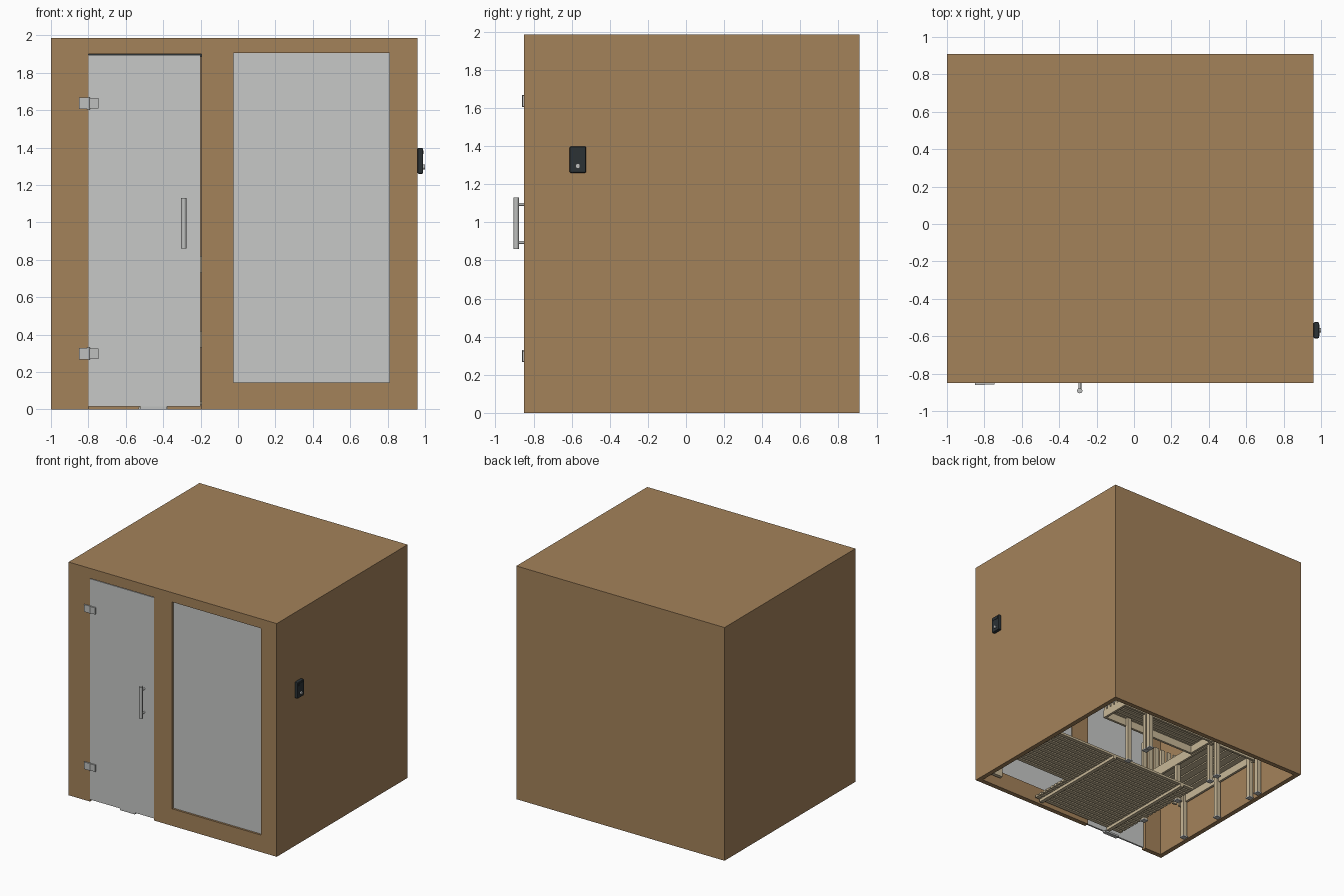
import bpy, bmesh
from mathutils import Matrix, Vector

if "Cube" in bpy.data.objects:
    bpy.data.objects.remove(bpy.data.objects["Cube"])


def material(name, rgb):
    m = bpy.data.materials.new(name)
    m.diffuse_color = (*rgb, 1)
    m.use_nodes = True
    m.node_tree.nodes["Principled BSDF"].inputs["Base Color"].default_value = m.diffuse_color
    return m


WOOD = material("cedar wood", (0.37, 0.223, 0.102))
PALE = material("pale bench wood", (0.58, 0.48, 0.31))
GLASS = material("frosted glass", (0.57, 0.58, 0.57))
METAL = material("brushed metal", (0.52, 0.53, 0.52))
BLACK = material("control black", (0.025, 0.032, 0.036))

X0, X1, Y0, Y1 = -1.0, 0.96, -0.85, 0.91   # outer walls
TOP, WALL_H, T = 1.985, 1.945, 0.04        # roof top, wall height, thickness


def boxes(name, mat, items, bevel=0):
    """One object from boxes given as (x0, x1, y0, y1, z0, z1)."""
    bm = bmesh.new()
    for x0, x1, y0, y1, z0, z1 in items:
        mid = Vector((x0 + x1, y0 + y1, z0 + z1)) / 2
        bmesh.ops.create_cube(bm, size=1, matrix=Matrix.Translation(mid)
                              @ Matrix.Diagonal((x1 - x0, y1 - y0, z1 - z0, 1)))
    me = bpy.data.meshes.new(name)
    bm.to_mesh(me)
    bm.free()
    me.materials.append(mat)
    ob = bpy.data.objects.new(name, me)
    bpy.context.collection.objects.link(ob)
    if bevel:
        mod = ob.modifiers.new("bevel", "BEVEL")
        mod.width, mod.segments = bevel, 2
    return ob


def rod(name, mat, a, b, r):
    a, b = Vector(a), Vector(b)
    bpy.ops.mesh.primitive_cylinder_add(
        vertices=24, radius=r, depth=(b - a).length, location=(a + b) / 2,
        rotation=(b - a).to_track_quat('Z', 'Y').to_euler())
    ob = bpy.context.object
    ob.name = name
    ob.data.materials.append(mat)
    bpy.ops.object.shade_smooth_by_angle()


def rows(x0, x1, y0, y1, n=18):
    """Stacked horizontal wall boards."""
    h = WALL_H / n
    return [(x0, x1, y0, y1, i * h, (i + 1) * h) for i in range(n)]


# Plank walls and roof
boxes("right_wall", WOOD, rows(X1 - T, X1, Y0, Y1))
boxes("left_wall", WOOD, rows(X0, X0 + T, Y0, Y1))
boxes("back_wall", WOOD, rows(X0 + T, X1 - T, Y1 - T, Y1))
w = (X1 - X0) / 17
boxes("roof", WOOD, [(X0 + i * w, X0 + (i + 1) * w, Y0, Y1, WALL_H, TOP) for i in range(17)])

# Front wall boards and frames
F = Y0 + T
boxes("front_boards", WOOD, rows(X0 + T, -0.9, Y0, F) + rows(-0.095, -0.075, Y0, F)
      + rows(0.86, X1 - T, Y0, F))
boxes("door_frame", WOOD, [(-0.9, -0.8, Y0, F, 0, WALL_H), (-0.195, -0.095, Y0, F, 0, WALL_H),
                           (-0.8, -0.195, Y0, F, 1.9, WALL_H)])
boxes("window_frame", WOOD, [(-0.075, -0.025, Y0, F, 0, WALL_H), (0.81, 0.86, Y0, F, 0, WALL_H),
                             (-0.025, 0.81, Y0, F, 0, 0.145), (-0.025, 0.81, Y0, F, 1.905, WALL_H)])

# Glazing
boxes("window_glass", GLASS, [(-0.025, 0.81, Y0 + 0.017, Y0 + 0.03, 0.145, 1.905)])
boxes("door_glass", GLASS, [(-0.799, -0.2, Y0 + 0.004, Y0 + 0.018, 0.015, 1.894)])
boxes("door_seal", BLACK, [(-0.8, -0.195, Y0 + 0.02, Y0 + 0.03, 1.885, 1.9)])
boxes("door_threshold_catch", METAL, [(-0.52, -0.38, Y0 + 0.005, F, 0, 0.015)])

# Door hinges and handle
for i, z in enumerate((0.298, 1.637)):
    boxes(f"hinge_{i}", METAL, [(-0.85, -0.803, Y0 - 0.01, Y0 + 0.002, z - 0.03, z + 0.03),
                                (-0.797, -0.745, Y0 - 0.008, Y0 + 0.006, z - 0.028, z + 0.028)])
    rod(f"hinge_pin_{i}", METAL, (-0.8, Y0 - 0.002, z - 0.032), (-0.8, Y0 - 0.002, z + 0.032), 0.008)
rod("door_handle", METAL, (-0.29, -0.891, 0.86), (-0.29, -0.891, 1.13), 0.014)
for z in (0.895, 1.095):
    rod("handle_standoff", METAL, (-0.29, -0.89, z), (-0.29, Y0 + 0.005, z), 0.008)

# Wall control with dial
boxes("control_box", BLACK, [(X1, 0.99, -0.611, -0.525, 1.26, 1.398)], 0.006)
boxes("control_display", BLACK, [(0.989, 0.993, -0.6, -0.536, 1.365, 1.385)])
rod("control_dial", METAL, (0.988, -0.568, 1.296), (1.0, -0.568, 1.296), 0.013)

# Duckboard floor, notched in the right front corner
slats = []
for i in range(20):
    y = -0.79 + i * 0.047
    slats.append((-0.52, 0.38 if y < -0.45 else 0.9, y, y + 0.033, 0.025, 0.045))
boxes("floor_slats", PALE, slats)
boxes("floor_beams", PALE, [(x - 0.016, x + 0.016, -0.79, 0.14, 0, 0.025) for x in (-0.39, 0.32)])


def bench(name, x0, x1, y0, y1, z, along_x, leg_xs, leg_ys):
    """Slatted seat, edge boards and posts with foot pads."""
    n = 6
    lo, hi = (y0, y1) if along_x else (x0, x1)
    p = (hi - lo) / n
    strips = [(lo + i * p + 0.006, lo + (i + 1) * p - 0.006) for i in range(n)]
    boxes(name + "_slats", PALE, [(x0, x1, a, b, z - 0.025, z) if along_x
                                  else (a, b, y0, y1, z - 0.025, z) for a, b in strips])
    boxes(name + "_rim", PALE, [(x0, x1, y0, y0 + 0.02, z - 0.09, z - 0.025),
                                (x0, x1, y1 - 0.02, y1, z - 0.09, z - 0.025),
                                (x0, x0 + 0.02, y0 + 0.02, y1 - 0.02, z - 0.09, z - 0.025),
                                (x1 - 0.02, x1, y0 + 0.02, y1 - 0.02, z - 0.09, z - 0.025)])
    spots = [(x, y) for x in leg_xs for y in leg_ys]
    boxes(name + "_legs", PALE, [(x - 0.018, x + 0.018, y - 0.018, y + 0.018, 0.01, z - 0.025)
                                 for x, y in spots])
    boxes(name + "_feet", METAL, [(x - 0.023, x + 0.023, y - 0.023, y + 0.023, 0, 0.01)
                                  for x, y in spots])


# Benches along the back and left walls
bench("lower_bench", -0.48, 0.45, 0.15, 0.42, 0.42, True, (0.21,), (0.18, 0.4))
bench("upper_bench", -0.95, 0.91, 0.42, 0.86, 0.82, True, (-0.93, -0.5, 0.21), (0.45,))
bench("side_bench", -0.95, -0.49, -0.5, 0.41, 0.42, False, (-0.93, -0.51), (-0.48, -0.06, 0.35))

# Upright slat guard at the bench end
boxes("bench_guard", PALE, [(-0.94 + i * 0.064, -0.9 + i * 0.064, -0.52, -0.5, 0.3, 0.75)
                            for i in range(7)])

# Heater guard in the right front corner
boxes("heater_guard", PALE, [(0.76, 0.9, -0.78, -0.75, 0.06, 0.18)])
